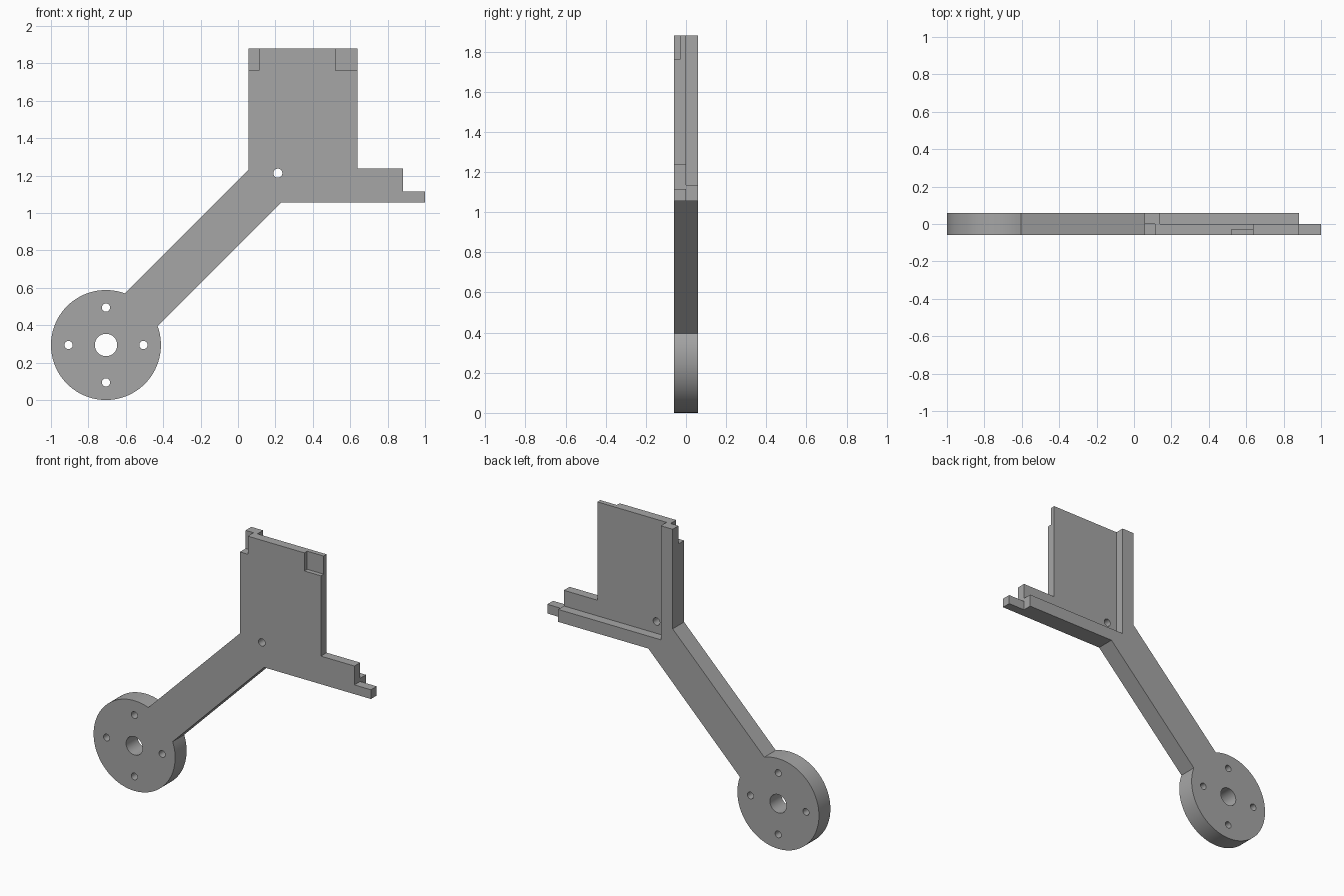
import bpy, bmesh, math
from mathutils import Vector

default = bpy.data.objects.get("Cube")
if default:
    bpy.data.objects.remove(default, do_unlink=True)

HALF = 0.059                      # half of the bracket thickness
HUB = (-0.706, 0.294)             # hub centre in x, z
HUB_R = 0.294

grey = bpy.data.materials.new("plain grey")
grey.use_nodes = True
colour = (0.38, 0.38, 0.38, 1)
grey.diffuse_color = colour
grey.node_tree.nodes["Principled BSDF"].inputs["Base Color"].default_value = colour


def prism(name, outline, y0, y1):
    """Extrude an x-z outline from y0 to y1."""
    bm = bmesh.new()
    face = bm.faces.new([bm.verts.new((x, y0, z)) for x, z in outline])
    new = bmesh.ops.extrude_face_region(bm, geom=[face])["geom"]
    verts = [g for g in new if isinstance(g, bmesh.types.BMVert)]
    bmesh.ops.translate(bm, verts=verts, vec=Vector((0, y1 - y0, 0)))
    bmesh.ops.recalc_face_normals(bm, faces=bm.faces)
    mesh = bpy.data.meshes.new(name)
    bm.to_mesh(mesh)
    bm.free()
    mesh.materials.append(grey)
    obj = bpy.data.objects.new(name, mesh)
    bpy.context.collection.objects.link(obj)
    return obj


def arc(centre, radius, start, end, steps):
    angles = [start + (end - start) * i / steps for i in range(steps + 1)]
    return [(centre[0] + radius * math.cos(a), centre[1] + radius * math.sin(a))
            for a in angles]


def box_cutter(name, x0, x1, y0, y1, z0, z1):
    return prism(name, [(x0, z0), (x1, z0), (x1, z1), (x0, z1)], y0, y1)


def hole_cutter(name, x, z, radius):
    return prism(name, arc((x, z), radius, 0, math.tau, 32)[:-1], -0.2, 0.2)


# Whole silhouette: round hub, slanted arm, rail with tip, upright panel
outline = arc(HUB, HUB_R, math.radians(70), math.radians(380), 72)
outline += [(0.23, 1.055), (1, 1.055), (1, 1.115), (0.881, 1.115),
            (0.881, 1.238), (0.639, 1.238), (0.639, 1.879),
            (0.055, 1.879), (0.055, 1.23)]
bracket = prism("bracket", outline, -HALF, HALF)

# Back pocket leaving a post and ledge, tip relief, and panel corner notches
cutters = [
    box_cutter("back_pocket", 0.14, 1.2, 0, 0.2, 1.136, 2),
    box_cutter("tip_relief", 0.881, 1.2, 0, 0.2, 0.9, 1.3),
    box_cutter("left_notch", 0.52, 0.8, -0.2, -0.03, 1.761, 2),
    box_cutter("right_notch", -0.1, 0.112, -0.2, 0, 1.761, 2),
    hole_cutter("hub_bore", *HUB, 0.06),
    hole_cutter("panel_hole", 0.213, 1.213, 0.024),
]
# Four bolt holes around the bore
for x, z in arc(HUB, 0.2, 0, math.tau, 4)[:-1]:
    cutters.append(hole_cutter("bolt_hole", x, z, 0.022))

for cutter in cutters:
    cutter.hide_render = True
    mod = bracket.modifiers.new(cutter.name, 'BOOLEAN')
    mod.operation = 'DIFFERENCE'
    mod.solver = 'EXACT'
    mod.object = cutter

# Bake the cuts and drop the cutters
graph = bpy.context.evaluated_depsgraph_get()
baked = bpy.data.meshes.new_from_object(bracket.evaluated_get(graph))
bracket.modifiers.clear()
bracket.data = baked
baked.name = "bracket"
for cutter in cutters:
    bpy.data.objects.remove(cutter, do_unlink=True)

bpy.ops.object.select_all(action='DESELECT')
bracket.select_set(True)
bpy.context.view_layer.objects.active = bracket
bpy.ops.object.shade_smooth_by_angle(angle=math.radians(30))
